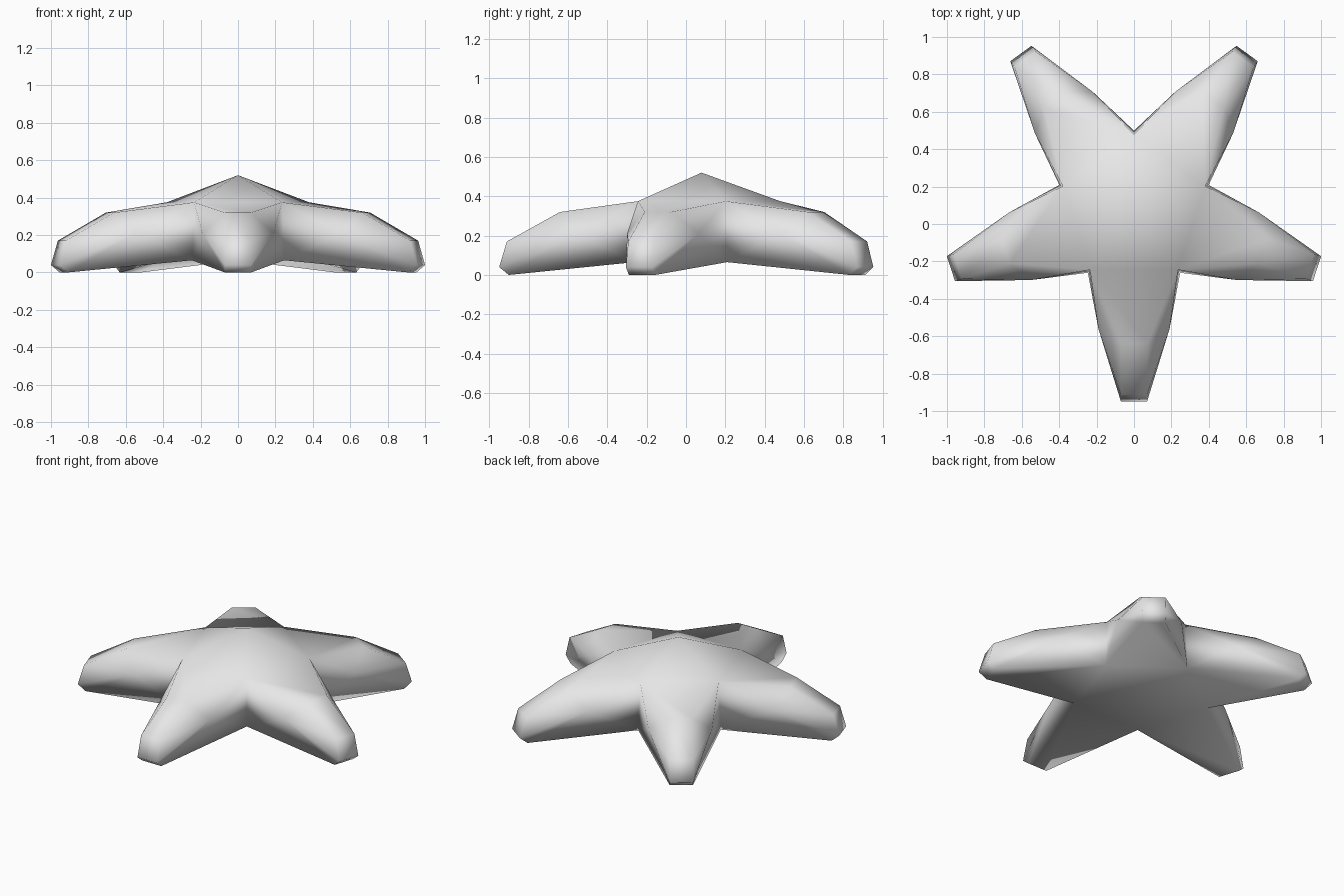
import bpy, bmesh, math

if "Cube" in bpy.data.objects:
    bpy.data.objects.remove(bpy.data.objects["Cube"])

CENTRE_Y = 0.079
bm = bmesh.new()


def place(arm, r, side, z):
    """Point at distance r along an arm and offset sideways from its axis."""
    a = math.radians(-90 + 72 * arm)
    return bm.verts.new((r * math.cos(a) - side * math.sin(a),
                         CENTRE_Y + r * math.sin(a) + side * math.cos(a), z))


# Body: peak, upper pentagon and lower pentagon, corners in the valleys
def ring(radius, z):
    return [place(i + 0.5, radius, 0, z) for i in range(5)]


peak = bm.verts.new((0, CENTRE_Y, 0.52))
top, low = ring(0.40, 0.375), ring(0.42, 0.065)
bm.faces.new(low[::-1])

# Arms: ridge profile (distance, height) running over the tip to the underside
PROFILE = [(0.72, 0.32), (0.99, 0.17), (1.029, 0.04), (0.98, 0.0)]
for i in range(5):
    bm.faces.new((peak, top[i - 1], top[i]))
    left = [top[i - 1]] + [place(i, r, -0.07, z) for r, z in PROFILE] + [low[i - 1]]
    right = [top[i]] + [place(i, r, 0.07, z) for r, z in PROFILE] + [low[i]]
    for k in range(5):
        bm.faces.new((left[k], left[k + 1], right[k + 1], right[k]))
    # Bulging flanks
    for edge, s in ((left, -1), (right, 1)):
        bulge = place(i, 0.64, 0.19 * s, 0.21)
        for k in range(6):
            bm.faces.new((edge[k], edge[(k + 1) % 6], bulge))

bmesh.ops.recalc_face_normals(bm, faces=bm.faces)
for f in bm.faces:
    f.smooth = True

mesh = bpy.data.meshes.new("starfish_body")
bm.to_mesh(mesh)
bm.free()
grey = bpy.data.materials.new("light grey")
grey.diffuse_color = (0.8, 0.8, 0.8, 1)
grey.use_nodes = True
grey.node_tree.nodes["Principled BSDF"].inputs["Base Color"].default_value = grey.diffuse_color
mesh.materials.append(grey)
bpy.context.collection.objects.link(bpy.data.objects.new("starfish_body", mesh))
